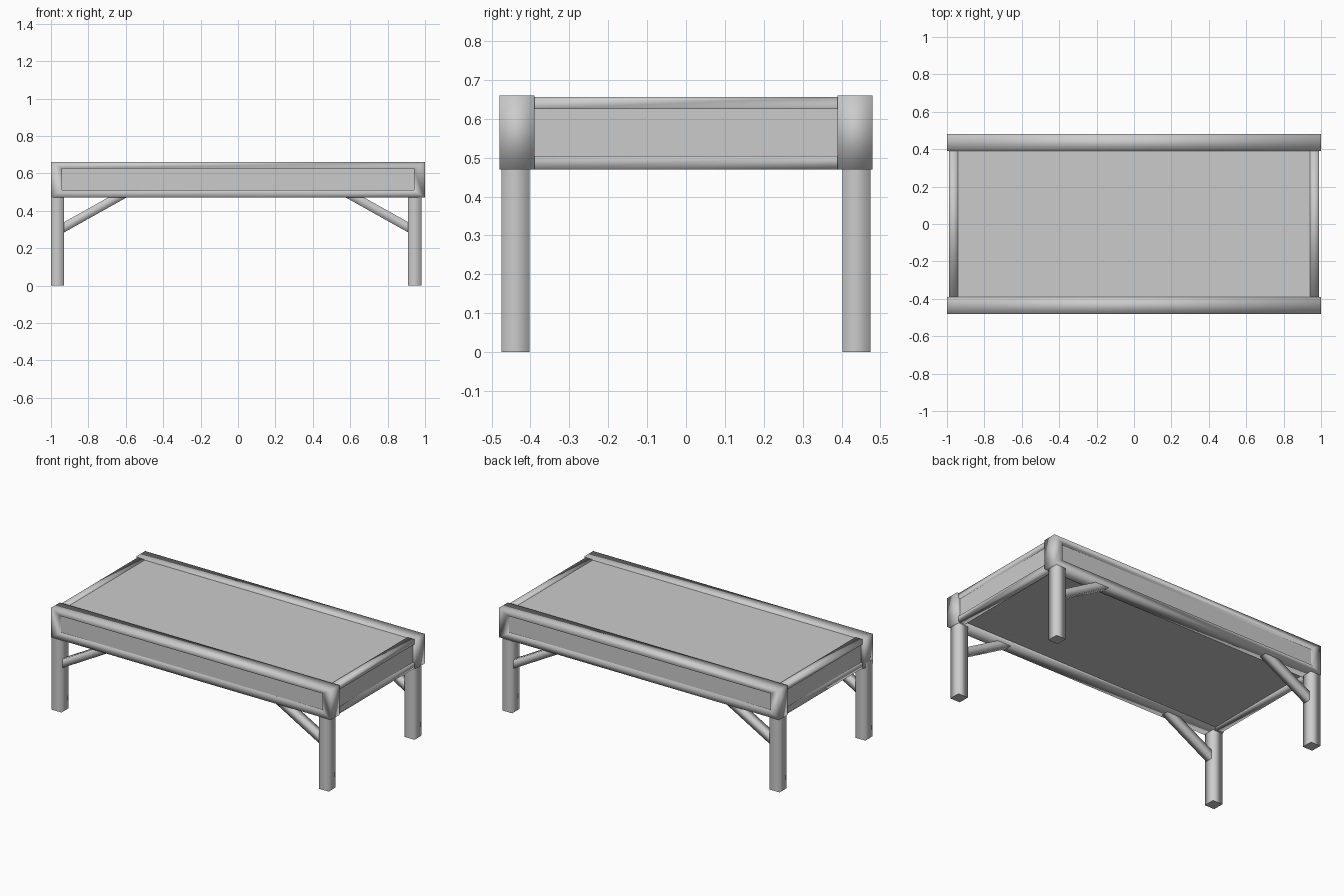
import bpy, bmesh
from mathutils import Vector

default = bpy.data.objects.get("Cube")
if default:
    bpy.data.objects.remove(default, do_unlink=True)

# One plain grey for the whole table
grey = bpy.data.materials.new("plain_grey")
grey.use_nodes = True
COLOUR = (0.6, 0.6, 0.6, 1)
grey.diffuse_color = COLOUR
grey.node_tree.nodes["Principled BSDF"].inputs["Base Color"].default_value = COLOUR


def finish(name, bm):
    bmesh.ops.recalc_face_normals(bm, faces=bm.faces)
    mesh = bpy.data.meshes.new(name)
    bm.to_mesh(mesh)
    bm.free()
    mesh.materials.append(grey)
    obj = bpy.data.objects.new(name, mesh)
    bpy.context.collection.objects.link(obj)
    return obj


def box(name, low, high):
    """Flat-shaded block between two corners."""
    low, high = Vector(low), Vector(high)
    bm = bmesh.new()
    bmesh.ops.create_cube(bm, size=1)
    for v in bm.verts:
        v.co = (low + high) / 2 + v.co * (high - low)
    return finish(name, bm)


def bar(name, start, end, width, depth):
    """Square bar with softly shaded sides and flat ends."""
    start, end = Vector(start), Vector(end)
    along = (end - start).normalized()
    side = Vector((0, 1, 0))
    across = along.cross(side)
    bm = bmesh.new()
    loops = []
    for p in (start, end):
        loops.append([bm.verts.new(p + across * width / 2 * a + side * depth / 2 * b)
                      for a, b in ((-1, -1), (1, -1), (1, 1), (-1, 1))])
    for loop in loops:
        bm.faces.new(loop)
    for i in range(4):
        j = (i + 1) % 4
        face = bm.faces.new((loops[0][i], loops[0][j], loops[1][j], loops[1][i]))
        face.smooth = True
    return finish(name, bm)


def ring(name, axis, outer, inner, near, far):
    """Smooth rectangular frame; outer and inner are (half width, bottom, top)."""
    bm = bmesh.new()
    loops = []
    for (half, low, high), depth in ((outer, near), (inner, near), (inner, far), (outer, far)):
        loop = []
        for u, z in ((-half, low), (half, low), (half, high), (-half, high)):
            loop.append(bm.verts.new((u, depth, z) if axis == "y" else (depth, u, z)))
        loops.append(loop)
    for k in range(4):
        a, b = loops[k], loops[(k + 1) % 4]
        for i in range(4):
            j = (i + 1) % 4
            bm.faces.new((a[i], a[j], b[j], b[i])).smooth = True
    return finish(name, bm)


# Table top body
box("table_top", (-0.945, -0.395, 0.485), (0.974, 0.395, 0.652))

# Long side frames with recessed panels
for label, s in (("front", -1), ("back", 1)):
    ring(label + "_frame", "y", (1.0, 0.47, 0.66), (0.94, 0.51, 0.625), s * 0.48, s * 0.39)
    y = sorted((s * 0.40, s * 0.462))
    box(label + "_panel", (-0.945, y[0], 0.505), (0.945, y[1], 0.63))

# Short end frames with recessed panels
for label, s in (("right", -1), ("left", 1)):
    ring(label + "_end_frame", "x", (0.40, 0.47, 0.656), (0.393, 0.505, 0.625), s * 0.99, s * 0.94)
    x = sorted((s * 0.945, s * 0.978))
    box(label + "_end_panel", (x[0], -0.396, 0.50), (x[1], 0.396, 0.63))

# Legs and slanted braces, mirrored about a slightly shifted centre
SHIFT = -0.01
for end, sx in (("right", -1), ("left", 1)):
    for side, sy in (("front", -1), ("back", 1)):
        x, y = SHIFT + sx * 0.955, sy * 0.438
        bar(f"{side}_{end}_leg", (x, y, 0), (x, y, 0.5), 0.07, 0.072)
        bar(f"{side}_{end}_brace", (SHIFT + sx * 0.95, y, 0.295),
            (SHIFT + sx * 0.60, y, 0.491), 0.048, 0.05)
